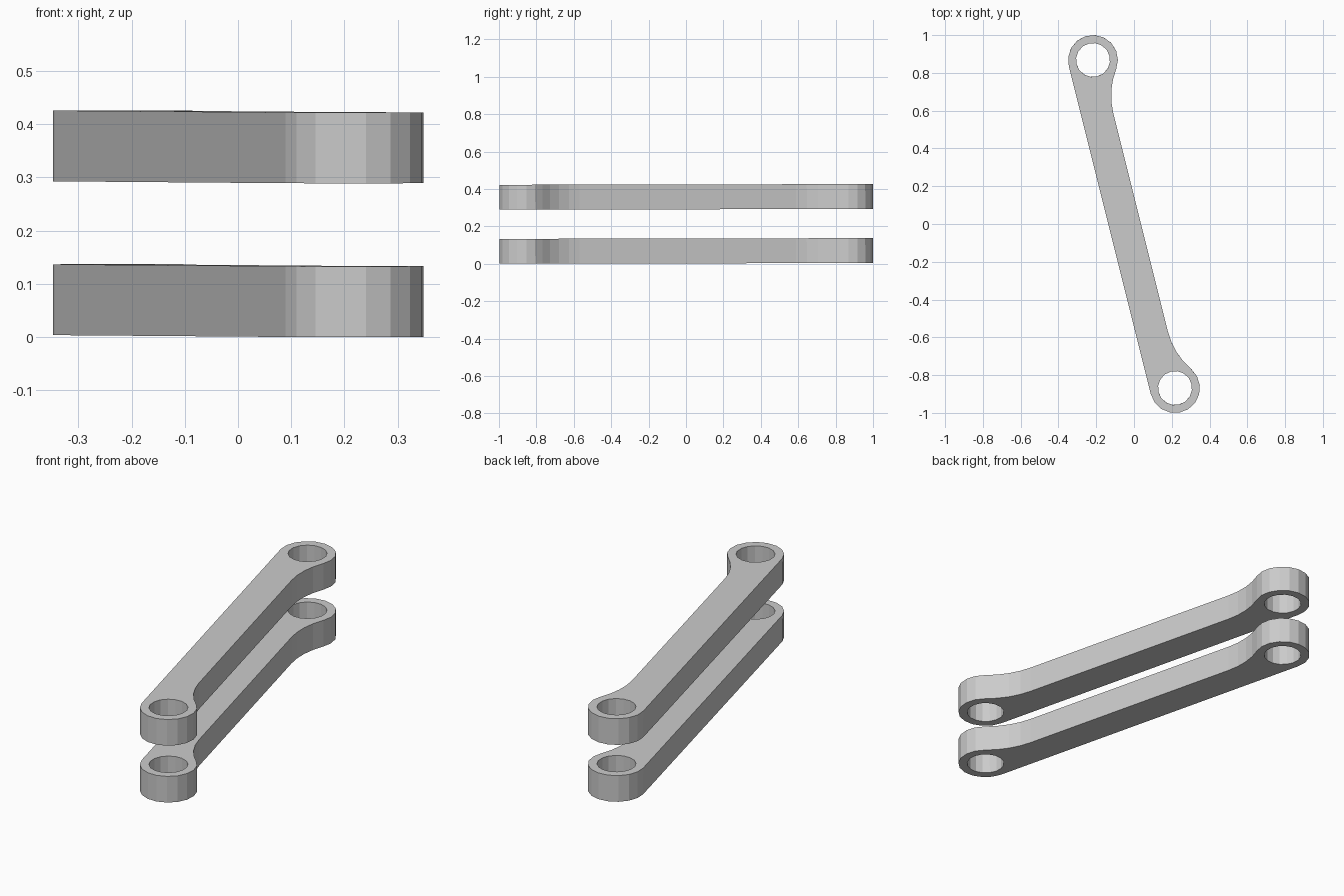
import bpy, bmesh
from math import sin, cos, pi, atan2, sqrt, radians

if "Cube" in bpy.data.objects:
    bpy.data.objects.remove(bpy.data.objects["Cube"])

# Link dimensions in its own frame: u along the arm, v across it
HALF = 0.895      # ring centre distance from middle
RING = 0.132      # ring outer radius
HOLE = 0.09       # ring hole radius
EDGE = 0.036      # inner side of the arm
FILLET = 0.38     # blend between arm and ring
THICK = 0.133
TURN = atan2(-0.868, 0.217)


def arc(cu, cv, r, a0, a1, n):
    return [(cu + r * cos(a0 + (a1 - a0) * i / n),
             cv + r * sin(a0 + (a1 - a0) * i / n)) for i in range(n + 1)]


def half_outline():
    """Right-hand half: ring from the straight side round to the blend, then the blend."""
    dv = EDGE + FILLET
    du = sqrt((FILLET + RING) ** 2 - dv ** 2)
    a = atan2(dv, -du)
    ring = arc(HALF, 0, RING, -pi / 2, a, 10)
    blend = arc(HALF - du, dv, FILLET, a - pi, -pi / 2, 4)
    return ring + blend[1:]


def add_loop(curve, pts):
    sp = curve.splines.new('POLY')
    sp.points.add(len(pts) - 1)
    for p, (u, v) in zip(sp.points, pts):
        # across-axis v points to the +x side of the arm
        x = u * cos(TURN) - v * sin(TURN)
        y = u * sin(TURN) + v * cos(TURN)
        p.co = (x, y, 0, 1)
    sp.use_cyclic_u = True
    sp.use_smooth = False


def make_link(name, z):
    curve = bpy.data.curves.new(name + "_profile", 'CURVE')
    curve.dimensions = '2D'
    curve.fill_mode = 'BOTH'
    curve.extrude = THICK / 2
    half = half_outline()
    add_loop(curve, half + [(-u, v) for u, v in reversed(half)])
    for s in (-1, 1):
        add_loop(curve, arc(s * HALF, 0, HOLE, 0, 2 * pi * 15 / 16, 15))
    tmp = bpy.data.objects.new(name + "_tmp", curve)
    bpy.context.collection.objects.link(tmp)
    dg = bpy.context.evaluated_depsgraph_get()
    mesh = bpy.data.meshes.new_from_object(tmp.evaluated_get(dg))
    bpy.data.objects.remove(tmp)

    # weld caps to walls and keep the faces flat
    bm = bmesh.new()
    bm.from_mesh(mesh)
    bmesh.ops.remove_doubles(bm, verts=bm.verts, dist=1e-4)
    bmesh.ops.recalc_face_normals(bm, faces=bm.faces)
    for f in bm.faces:
        f.smooth = False
    bm.to_mesh(mesh)
    bm.free()
    mesh.name = name
    ob = bpy.data.objects.new(name, mesh)
    bpy.context.collection.objects.link(ob)
    ob.location.z = z
    ob.rotation_euler.x = 0.002   # very slight tilt
    return ob


# Two identical links, one above the other
make_link("lower_link", 0.002 + THICK / 2)
make_link("upper_link", 0.291 + THICK / 2)
